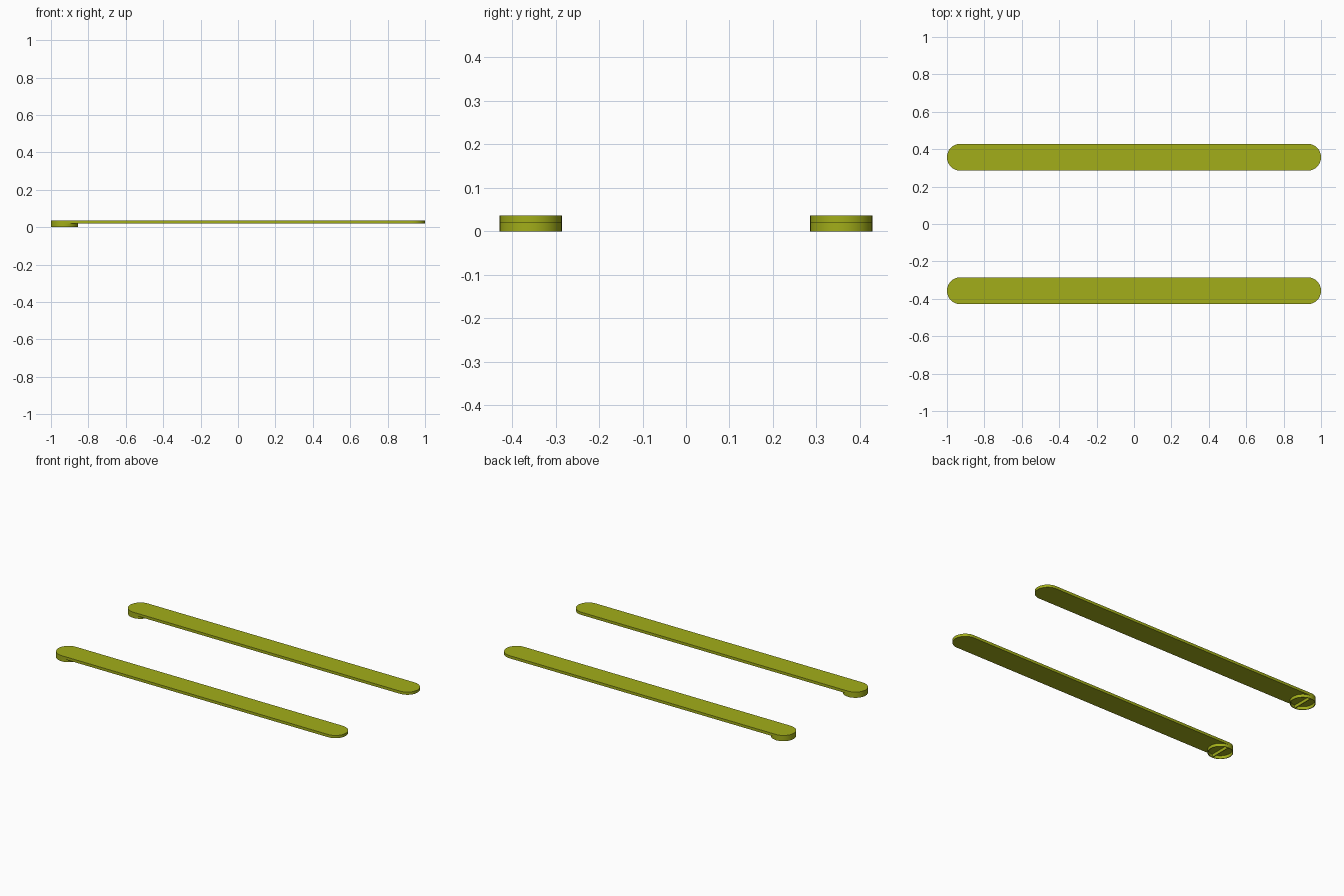
import bpy, bmesh, math

if "Cube" in bpy.data.objects:
    bpy.data.objects.remove(bpy.data.objects["Cube"])

R = 0.072            # half width of a strip
CX = 1 - R           # centre of the rounded ends
CY = 0.357           # distance of each strip from the middle
Z_MID, Z_TOP = 0.019, 0.036
WALL = 0.004
N = 16               # segments per half circle

mat = bpy.data.materials.new("olive_green")
mat.diffuse_color = (0.36, 0.42, 0.01, 1)
mat.use_nodes = True
mat.node_tree.nodes["Principled BSDF"].inputs["Base Color"].default_value = mat.diffuse_color


def arc(cx, cy, r, start, steps, sweep):
    return [(cx + r * math.cos(start + sweep * i / steps),
             cy + r * math.sin(start + sweep * i / steps)) for i in range(steps + 1)]


def finish(bm, name):
    bmesh.ops.recalc_face_normals(bm, faces=bm.faces)
    me = bpy.data.meshes.new(name)
    bm.to_mesh(me)
    bm.free()
    ob = bpy.data.objects.new(name, me)
    bpy.context.collection.objects.link(ob)
    me.materials.append(mat)
    bpy.ops.object.select_all(action='DESELECT')
    ob.select_set(True)
    bpy.context.view_layer.objects.active = ob
    bpy.ops.object.shade_smooth_by_angle(angle=math.radians(30))


def prism(name, outline, z0, z1):
    bm = bmesh.new()
    face = bm.faces.new([bm.verts.new((x, y, z0)) for x, y in outline])
    ext = bmesh.ops.extrude_face_region(bm, geom=[face])
    verts = [v for v in ext["geom"] if isinstance(v, bmesh.types.BMVert)]
    bmesh.ops.translate(bm, verts=verts, vec=(0, 0, z1 - z0))
    finish(bm, name)


def ring(name, cx, cy, r_out, r_in, z0, z1):
    bm = bmesh.new()
    loops = []
    for r, z in ((r_out, z0), (r_out, z1), (r_in, z1), (r_in, z0)):
        pts = arc(cx, cy, r, 0, 2 * N, 2 * math.pi)[:-1]
        loops.append([bm.verts.new((x, y, z)) for x, y in pts])
    for k in range(4):
        a, b = loops[k], loops[(k + 1) % 4]
        for i in range(2 * N):
            j = (i + 1) % (2 * N)
            bm.faces.new((a[i], a[j], b[j], b[i]))
    finish(bm, name)


for side, cy in (("front", -CY), ("back", CY)):
    # Long flat strip with rounded ends
    outline = (arc(CX, cy, R, -math.pi / 2, N, math.pi)
               + arc(-CX, cy, R, math.pi / 2, N, math.pi))
    prism(side + "_strip", outline, Z_MID, Z_TOP)
    # Open round foot under the left end
    ring(side + "_foot_ring", -CX, cy, R, R - WALL, 0, Z_MID)
    # Thin web across the foot
    w, h = WALL / 2, R - WALL
    prism(side + "_foot_web", [(-CX - w, cy - h), (-CX + w, cy - h),
                               (-CX + w, cy + h), (-CX - w, cy + h)], 0, Z_MID)
